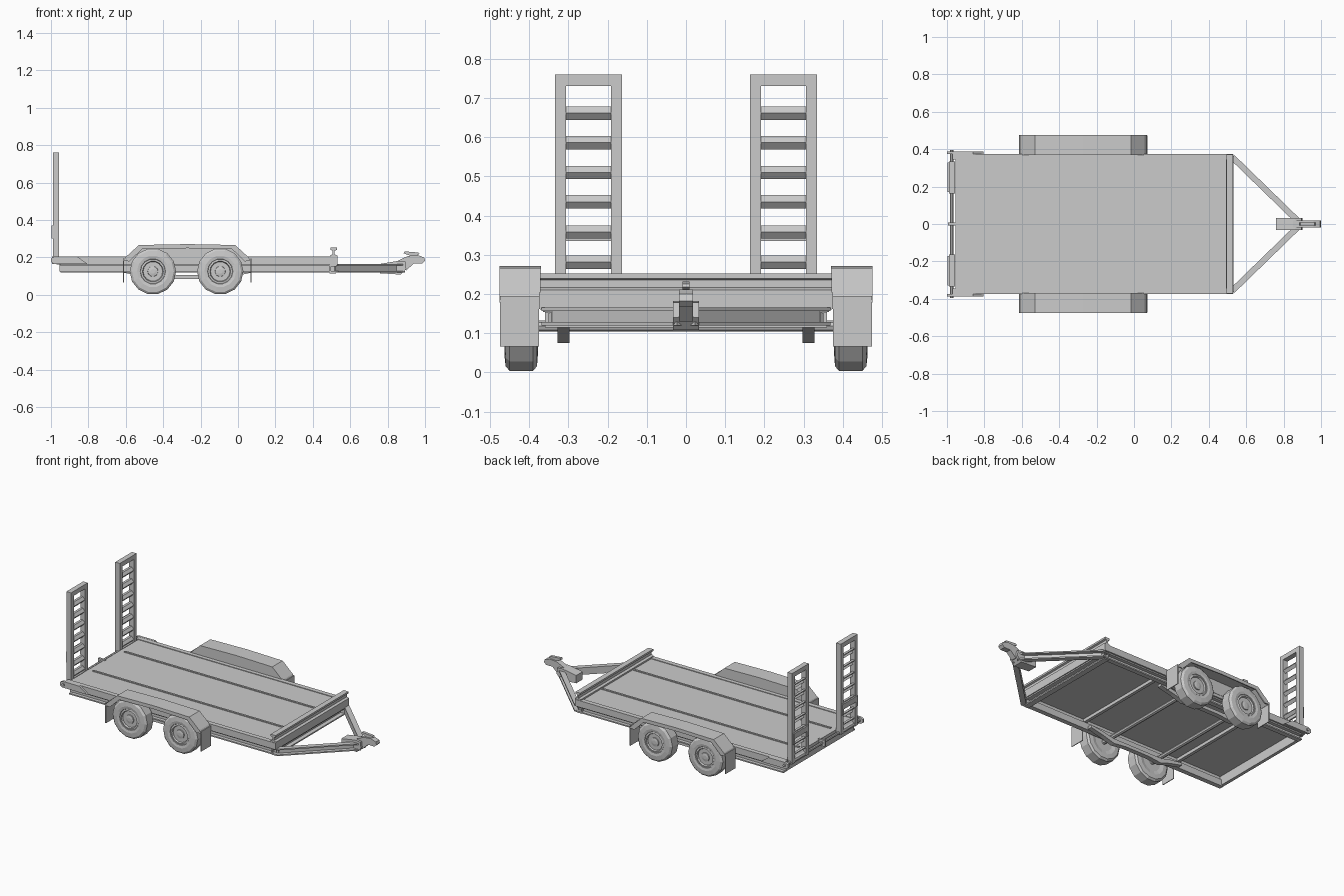
import bpy, bmesh, math
from mathutils import Vector


def finish(name, bm, mirror=False):
    bmesh.ops.recalc_face_normals(bm, faces=bm.faces)
    me = bpy.data.meshes.new(name)
    bm.to_mesh(me)
    bm.free()
    ob = bpy.data.objects.new(name, me)
    bpy.context.collection.objects.link(ob)
    if mirror:
        m = ob.modifiers.new("mirror", 'MIRROR')
        m.use_axis = (False, True, False)
        m.use_mirror_merge = False
    return ob


def sweep(name, prof, p0, p1, mirror=False):
    """Extrude a (sideways, z) profile from p0 to p1; sideways is +x when running along +y."""
    p0, p1 = Vector(p0), Vector(p1)
    u = (p1 - p0).cross(Vector((0, 0, 1))).normalized()
    bm = bmesh.new()
    rings = [[bm.verts.new(p + u * a + Vector((0, 0, b))) for a, b in prof] for p in (p0, p1)]
    bm.faces.new(rings[0])
    bm.faces.new(rings[1])
    for i in range(len(prof)):
        j = (i + 1) % len(prof)
        bm.faces.new((rings[0][i], rings[0][j], rings[1][j], rings[1][i]))
    return finish(name, bm, mirror)


def box(name, x, y, z, mirror=False):
    prof = [(x[0], z[0]), (x[1], z[0]), (x[1], z[1]), (x[0], z[1])]
    return sweep(name, prof, (0, y[0], 0), (0, y[1], 0), mirror)


def circle(r, n=10, cx=0, cz=0):
    return [(cx + r * math.cos(2 * math.pi * i / n), cz + r * math.sin(2 * math.pi * i / n)) for i in range(n)]


def channel(w, z0, z1, t):
    return [(0, z0), (w, z0), (w, z0 + t), (t, z0 + t), (t, z1 - t), (w, z1 - t), (w, z1), (0, z1)]


def lathe(name, prof, cx, cz, n, mirror=True):
    """Spin a (radius, y) outline about a y-parallel axis."""
    bm = bmesh.new()
    rings = []
    for r, y in prof:
        rings.append([bm.verts.new((cx + a, y, cz + b)) for a, b in circle(r, n)])
    for A, B in zip(rings, rings[1:]):
        for i in range(n):
            j = (i + 1) % n
            bm.faces.new((A[i], A[j], B[j], B[i]))
    bm.faces.new(rings[0])
    bm.faces.new(rings[-1])
    return finish(name, bm, mirror)


# Deck, raised seams and edge beams
box("deck", (-0.95, 0.51), (-0.36, 0.36), (0.185, 0.2))
box("deck_seam", (-0.92, 0.49), (0.155, 0.167), (0.198, 0.206), True)
box("deck_side_beam", (-0.97, 0.53), (0.345, 0.375), (0.162, 0.204), True)
sweep("lower_side_channel", channel(0.03, 0.12, 0.162, 0.008), (0.53, 0.335, 0), (-0.95, 0.335, 0), True)
box("rear_crossmember", (-0.955, -0.935), (-0.345, 0.345), (0.125, 0.2))
sweep("front_crossmember", channel(0.035, 0.115, 0.16, 0.008), (0.49, -0.36, 0), (0.49, 0.36, 0))
for i, x in enumerate((-0.62, 0.08)):
    box(f"floor_brace_{i}", (x - 0.01, x + 0.01), (-0.345, 0.345), (0.165, 0.186))

# Front stop rail, an I-shaped section across the deck
half = [(0.02, 0.16), (0.02, 0.21), (0.006, 0.216), (0.006, 0.236), (0.017, 0.24), (0.017, 0.252)]
rail = half + [(-a, b) for a, b in reversed(half)]
sweep("front_stop_rail", rail, (0.511, -0.372, 0), (0.511, 0.372, 0))

# Drawbar arms and coupler
sweep("drawbar_arm", channel(0.032, 0.12, 0.165, 0.008), (0.87, 0.0, 0), (0.515, 0.345, 0), True)
block = [(0.76, 0.115), (0.87, 0.108), (0.9, 0.14), (0.895, 0.178), (0.86, 0.182), (0.76, 0.165)]
sweep("coupler_block", block, (0, -0.033, 0), (0, 0.033, 0))
head = [(0.85, 0.15), (0.9, 0.13), (0.94, 0.168), (0.985, 0.168), (1.0, 0.182),
        (0.995, 0.2), (0.96, 0.212), (0.91, 0.208), (0.85, 0.18)]
sweep("coupler_head", head, (0, -0.018, 0), (0, 0.018, 0))
lever = [(0.885, 0.222), (0.93, 0.205), (0.95, 0.21), (0.97, 0.218), (0.965, 0.226), (0.89, 0.232)]
sweep("coupler_lever", lever, (0, -0.009, 0), (0, 0.009, 0))

# Wheels, hubs and axles
tyre = [(0.062, 0.383), (0.085, 0.378), (0.112, 0.38), (0.124, 0.39), (0.124, 0.45),
        (0.112, 0.46), (0.085, 0.463), (0.068, 0.46), (0.062, 0.45)]
rim = [(0.066, 0.385), (0.066, 0.458), (0.056, 0.46), (0.049, 0.442), (0.03, 0.442),
       (0.027, 0.455), (0.012, 0.458)]
for tag, x in (("rear", -0.455), ("front", -0.095)):
    lathe(tag + "_tyre", tyre, x, 0.125, 14)
    lathe(tag + "_rim", rim, x, 0.125, 14)
    sweep(tag + "_axle", circle(0.014, 8, x, 0.118), (0, -0.39, 0), (0, 0.39, 0))

# Suspension springs under the frame
low = [(-0.61, 0.118), (-0.52, 0.098), (-0.45, 0.075), (-0.36, 0.085), (-0.19, 0.085),
       (-0.1, 0.075), (-0.02, 0.098), (0.07, 0.118)]
spring = low + [(0.07, 0.135), (-0.02, 0.122), (-0.1, 0.106), (-0.45, 0.106), (-0.52, 0.122), (-0.61, 0.135)]
sweep("suspension_spring", spring, (0, 0.297, 0), (0, 0.328, 0), True)

# Fenders: arched top, narrow outer lip, closed inner wall, mud flaps
outer = [(-0.615, 0.18), (-0.602, 0.2), (-0.53, 0.266), (-0.27, 0.271), (-0.015, 0.266), (0.057, 0.2), (0.07, 0.18)]


def inset(d):
    return [(-0.2725 + (x + 0.2725) * (1 - d / 0.3425), z - (d if 0.19 < z else 0)) for x, z in outer]


sweep("fender_top", outer + inset(0.006)[::-1], (0, 0.372, 0), (0, 0.475, 0), True)
sweep("fender_lip", outer + inset(0.022)[::-1], (0, 0.469, 0), (0, 0.476, 0), True)
sweep("fender_inner_wall", outer, (0, 0.37, 0), (0, 0.377, 0), True)
for tag, x in (("rear", -0.615), ("front", 0.066)):
    box(tag + "_mud_flap", (x, x + 0.005), (0.375, 0.474), (0.066, 0.195), True)

# Ramp hinge: brackets, rod, sleeves and lugs
bracket = [(-0.98, 0.205), (-0.86, 0.205), (-0.805, 0.165), (-0.985, 0.165), (-0.999, 0.175), (-0.999, 0.195)]
sweep("hinge_bracket", bracket, (0, 0.374, 0), (0, 0.388, 0), True)
sweep("hinge_rod", circle(0.009, 8, -0.974, 0.185), (0, -0.395, 0), (0, 0.395, 0))
sweep("hinge_sleeve", circle(0.016, 8, -0.974, 0.185), (0, 0.17, 0), (0, 0.33, 0), True)
box("hinge_centre_lug", (-0.995, -0.945), (-0.007, 0.007), (0.165, 0.205))

# Upright loading ramps with angled rungs
for i, y in enumerate((0.163, 0.306)):
    box(f"ramp_rail_{i}", (-0.99, -0.957), (y, y + 0.028), (0.175, 0.76), True)
box("ramp_top_bar", (-0.99, -0.957), (0.19, 0.307), (0.731, 0.76), True)
for i, z in enumerate((0.661, 0.586, 0.51, 0.435, 0.358, 0.281, 0.215)):
    rung = [(-0.988, z + 0.017), (-0.972, z + 0.017), (-0.958, z), (-0.972, z - 0.017), (-0.976, z - 0.014),
            (-0.964, z), (-0.975, z + 0.011), (-0.988, z + 0.011)]
    sweep(f"ramp_rung_{i}", rung, (0, 0.189, 0), (0, 0.308, 0), True)
box("ramp_support_plate", (-0.998, -0.988), (0.175, 0.322), (0.335, 0.37), True)
for i, y in enumerate((0.17, 0.31)):
    box(f"ramp_support_leg_{i}", (-0.996, -0.989), (y, y + 0.018), (0.3, 0.37), True)
